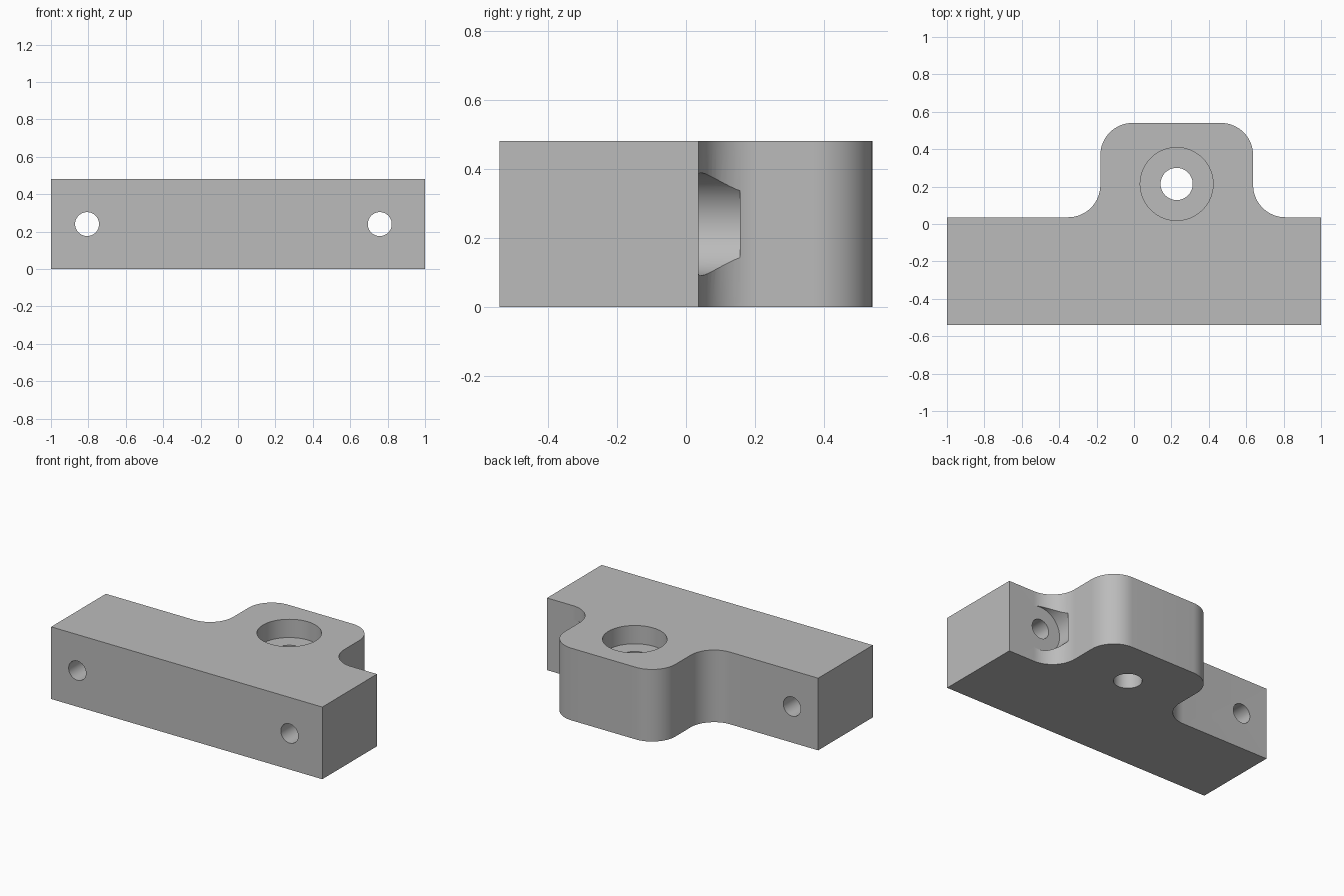
import bpy, bmesh
from math import sin, cos, pi, radians

if "Cube" in bpy.data.objects:
    bpy.data.objects.remove(bpy.data.objects["Cube"])

# Main dimensions
HEIGHT = 0.481
FRONT, STEP, BACK = -0.54, 0.036, 0.54
TAB_LEFT, TAB_RIGHT = -0.18, 0.637
R = 0.172

# One plain grey
grey = bpy.data.materials.new("plain grey")
grey.use_nodes = True
colour = (0.5, 0.5, 0.5, 1)
grey.diffuse_color = colour
grey.node_tree.nodes["Principled BSDF"].inputs["Base Color"].default_value = colour


def arc(cx, cy, r, start, end, steps=16):
    angles = [radians(start + (end - start) * i / steps) for i in range(steps + 1)]
    return [(cx + r * cos(a), cy + r * sin(a)) for a in angles]


def prism(name, outline, low, high, axis="z"):
    """Extrude a 2D outline along z, or an x-z outline along y."""
    place = (lambda u, v, w: (u, v, w)) if axis == "z" else (lambda u, v, w: (u, w, v))
    bm = bmesh.new()
    bottom = [bm.verts.new(place(u, v, low)) for u, v in outline]
    top = [bm.verts.new(place(u, v, high)) for u, v in outline]
    bm.faces.new(bottom)
    bm.faces.new(top)
    for i in range(len(outline)):
        j = (i + 1) % len(outline)
        bm.faces.new((bottom[i], bottom[j], top[j], top[i]))
    bmesh.ops.recalc_face_normals(bm, faces=bm.faces)
    mesh = bpy.data.meshes.new(name)
    bm.to_mesh(mesh)
    bm.free()
    mesh.materials.append(grey)
    obj = bpy.data.objects.new(name, mesh)
    bpy.context.collection.objects.link(obj)
    return obj


def bore(name, u, v, r, low, high, axis):
    circle = arc(u, v, r, 0, 360, 64)[:-1]
    return prism(name, circle, low, high, axis)


# Bar with a filleted tab on its back
outline = [(-1, FRONT), (1, FRONT), (1, STEP)]
outline += arc(TAB_RIGHT + R, STEP + R, R, 270, 180)
outline += arc(TAB_RIGHT - R, BACK - R, R, 0, 90)
outline += arc(TAB_LEFT + R, BACK - R, R, 90, 180)
outline += arc(TAB_LEFT - R, STEP + R, R, 0, -90)
outline += [(-1, STEP)]
block = prism("mounting_block", outline, 0, HEIGHT)

# Tab hole with counterbore, two bar holes, and a screw head pocket in the fillet
MID = HEIGHT / 2
cutters = [
    bore("tab_hole_cutter", 0.228, 0.214, 0.086, -0.1, 0.6, "z"),
    bore("counterbore_cutter", 0.228, 0.214, 0.195, HEIGHT - 0.122, 0.6, "z"),
    bore("head_pocket_cutter", 0.758, MID, 0.149, STEP, STEP + 0.121, "y"),
    bore("right_bar_hole_cutter", -0.807, MID, 0.064, -0.7, 0.3, "y"),
    bore("left_bar_hole_cutter", 0.758, MID, 0.064, -0.7, 0.1, "y"),
]

bpy.ops.object.select_all(action="DESELECT")
block.select_set(True)
bpy.context.view_layer.objects.active = block
for cutter in cutters:
    cutter.hide_render = True
    cut = block.modifiers.new(cutter.name, "BOOLEAN")
    cut.operation = "DIFFERENCE"
    cut.solver = "EXACT"
    cut.object = cutter
    bpy.ops.object.modifier_apply(modifier=cut.name)
    bpy.data.objects.remove(cutter)

bpy.ops.object.shade_smooth_by_angle(angle=radians(30))
